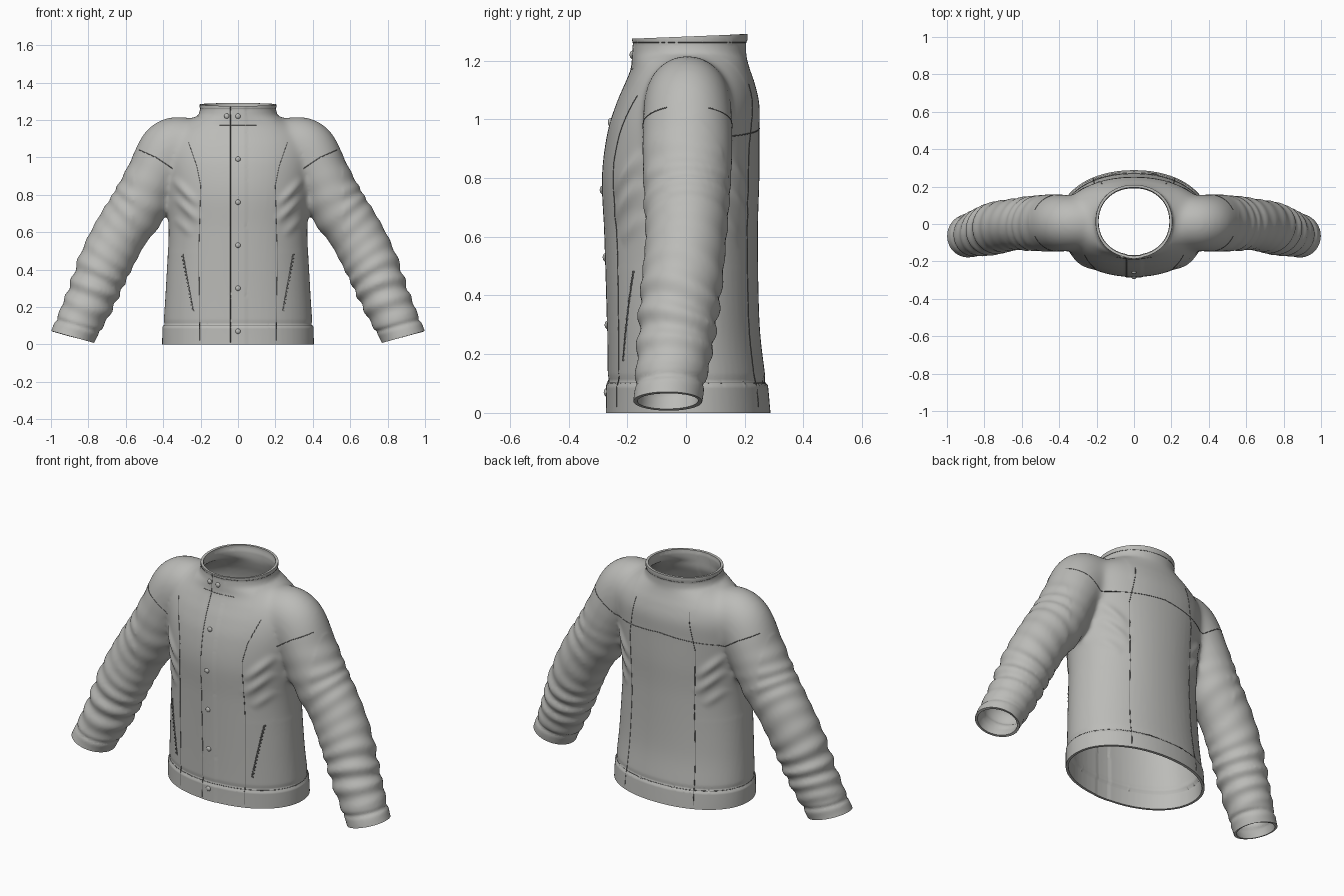
import bpy, bmesh, math
from mathutils import Vector
from mathutils.bvhtree import BVHTree

cube = bpy.data.objects.get("Cube")
if cube:
    bpy.data.objects.remove(cube)


def material(name, rgb):
    m = bpy.data.materials.new(name)
    m.use_nodes = True
    m.diffuse_color = (*rgb, 1)
    m.node_tree.nodes["Principled BSDF"].inputs["Base Color"].default_value = (*rgb, 1)
    return m


CLOTH = material("warm grey cloth", (0.5, 0.5, 0.48))
THREAD = material("dark grey thread", (0.16, 0.16, 0.155))


def add_object(name, data, mat):
    obj = bpy.data.objects.new(name, data)
    bpy.context.scene.collection.objects.link(obj)
    data.materials.clear()
    data.materials.append(mat)
    return obj


def bake(obj):
    """Replace an object's mesh by its modified result."""
    bpy.context.view_layer.update()
    ev = obj.evaluated_get(bpy.context.evaluated_depsgraph_get())
    mesh = bpy.data.meshes.new_from_object(ev)
    obj.modifiers.clear()
    obj.data = mesh


def spline(rows, steps=12):
    """Smooth curve through rows of numbers."""
    out = []
    last = len(rows) - 1
    for i in range(last):
        a, b, c, d = (rows[max(0, min(last, i + k))] for k in (-1, 0, 1, 2))
        for s in range(steps):
            t = s / steps
            out.append([q + 0.5 * t * (r - p + t * (2*p - 5*q + 4*r - e + t * (3*(q - r) + e - p)))
                        for p, q, r, e in zip(a, b, c, d)])
    out.append(list(rows[-1]))
    return out


def bump(v, centre, width):
    return math.exp(-((v - centre) / width) ** 2)


def loft(bm, rings):
    loops = [[bm.verts.new(p) for p in ring] for ring in rings]
    n = len(loops[0])
    faces = [bm.faces.new(loops[0]), bm.faces.new(loops[-1])]
    for lo, hi in zip(loops, loops[1:]):
        for i in range(n):
            j = (i + 1) % n
            faces.append(bm.faces.new((lo[i], lo[j], hi[j], hi[i])))
    bmesh.ops.recalc_face_normals(bm, faces=faces)


ANGLES = [2 * math.pi * i / 64 for i in range(64)]

# Torso sections: height, half width, front, back
TORSO = [(-.06, .40, -.265, .287), (.1, .398, -.263, .273), (.3, .386, -.266, .251),
         (.6, .372, -.275, .245), (.8, .385, -.283, .25), (.95, .40, -.265, .25),
         (1.05, .40, -.235, .25), (1.12, .37, -.205, .235), (1.17, .31, -.185, .218),
         (1.205, .25, -.182, .208), (1.235, .208, -.18, .205), (1.35, .197, -.172, .207)]

# Sleeve sections: x, z, y, radius across, radius in depth
SLEEVE = [(.08, 1.06, .01, .13, .14), (.24, 1.062, .005, .148, .14), (.36, 1.04, .005, .165, .15),
          (.45, .9, .005, .147, .155), (.53, .74, .003, .152, .148), (.625, .6, 0, .145, .138),
          (.71, .435, -.015, .142, .138), (.79, .24, -.035, .13, .13),
          (.885, .04, -.062, .118, .117), (.93, -.06, -.07, .118, .117)]
CUFF = Vector((.885, -.062, .04))
CUFF_DIR = Vector((.27, 0, -.96)).normalized()


def signed_root(v):
    return math.copysign(abs(v) ** 0.95, v)


def torso_rings():
    for z, w, front, back in spline(TORSO):
        mid, half = (front + back) / 2, (back - front) / 2
        yield [(w * signed_root(math.cos(a)), mid + half * signed_root(math.sin(a)), z)
               for a in ANGLES]


def sleeve_rings(side):
    path = spline(SLEEVE)
    run = 0
    for i, (x, z, y, r, depth) in enumerate(path):
        p, q = path[max(i - 1, 0)], path[min(i + 1, len(path) - 1)]
        t = Vector((q[0] - p[0], q[1] - p[1])).normalized()
        run += math.hypot(x - p[0], z - p[1])
        # cloth folds bunch up toward the cuff
        amp = .009 * bump(z, .3, .17) + .005 * bump(z, .74, .14)
        ring = []
        for a in ANGLES:
            f = amp * math.sin(run * 68 + 1.3 * math.cos(a + side) + 1.5 * math.sin(run * 9 + a))
            c, s = (r + f) * math.cos(a), (depth + f) * math.sin(a)
            ring.append((side * (x - t.y * c), y + s, z + t.x * c))
        yield ring


# Jacket body: torso and sleeves fused into one skin
bm = bmesh.new()
loft(bm, list(torso_rings()))
for side in (1, -1):
    loft(bm, list(sleeve_rings(side)))
mesh = bpy.data.meshes.new("jacket_body")
bm.to_mesh(mesh)
bm.free()
jacket = add_object("jacket_body", mesh, CLOTH)
mod = jacket.modifiers.new("fuse", "REMESH")
mod.mode = "VOXEL"
mod.voxel_size = .011
bake(jacket)

bm = bmesh.new()
bm.from_mesh(jacket.data)
for _ in range(2):
    bmesh.ops.smooth_vert(bm, verts=bm.verts[:], factor=.5, use_axis_x=True, use_axis_y=True, use_axis_z=True)
joint = [v for v in bm.verts if .2 < abs(v.co.x) < .56 and .5 < v.co.z < 1.22]
for _ in range(20):
    bmesh.ops.smooth_vert(bm, verts=joint, factor=.5, use_axis_x=True, use_axis_y=True, use_axis_z=True)
bm.normal_update()

# Drag folds around the armholes, as lines in x and z
FOLDS = [((.35, .89), (.21, .74), .013), ((.34, .79), (.2, .65), .012), ((.34, .68), (.24, .58), .007)]


def relief(p):
    """Height of folds, bands and seam grooves at a point."""
    x, h = abs(p.x), 0
    if x < .4 and .5 < p.z < 1:
        for a, b, height in FOLDS:
            a, b, q = Vector(a), Vector(b), Vector((x, p.z))
            t = max(0, min(1, (q - a).dot(b - a) / (b - a).length_squared))
            h += height * math.sin(math.pi * t) * bump((q - a.lerp(b, t)).length, 0, .022)
    if x < .5:
        h += .006 if p.z < .1 else -.004 * bump(p.z, .108, .012)
        if p.y < 0 and x < .04:
            h += .003
        h += .004 if p.z > 1.262 else 0
    if x > .65:
        along = (Vector((x, p.y, p.z)) - CUFF).dot(CUFF_DIR)
        h -= .007 * bump(along, -.065, .012)
    return h


moves = [(v, v.normal * relief(v.co)) for v in bm.verts]
for v, move in moves:
    v.co += move


def trim(test, co, no):
    """Open the skin beyond a plane."""
    faces = [f for f in bm.faces if test(f.calc_center_median().x)]
    geom = list({v for f in faces for v in f.verts}) + list({e for f in faces for e in f.edges}) + faces
    bmesh.ops.bisect_plane(bm, geom=geom, dist=1e-5, plane_co=co, plane_no=no, clear_outer=True)


trim(lambda x: abs(x) < .55, (0, 0, 0), (0, 0, -1))
trim(lambda x: abs(x) < .55, (0, 0, 1.282), (0, -.04, 1))
for side in (1, -1):
    trim(lambda x: x * side > .6, (side * CUFF.x, CUFF.y, CUFF.z), (side * CUFF_DIR.x, 0, CUFF_DIR.z))
tree = BVHTree.FromBMesh(bm)
bm.to_mesh(jacket.data)
bm.free()
mod = jacket.modifiers.new("lining", "SOLIDIFY")
mod.thickness = .014
mod.offset = -1
bake(jacket)


def smooth(obj):
    bpy.ops.object.select_all(action="DESELECT")
    obj.select_set(True)
    bpy.context.view_layer.objects.active = obj
    bpy.ops.object.shade_smooth_by_angle(angle=math.radians(50))


smooth(jacket)


def cast(points, face, per=14):
    """Drop an x,z line onto the front (-1) or back (1)."""
    hits = []
    for a, b in zip(points, points[1:]):
        for i in range(per + 1):
            q = Vector(a).lerp(Vector(b), i / per)
            hit = tree.ray_cast(Vector((q.x, face, q.y)), Vector((0, -face, 0)))[0]
            if hit:
                hits.append(hit)
    return hits


def around(z):
    out = []
    for a in ANGLES:
        d = Vector((math.cos(a), math.sin(a), 0))
        hit = tree.ray_cast(d * .55 + Vector((0, 0, z)), -d)[0]
        if hit:
            out.append(hit)
    return out + out[:1]


def seam(name, lines, radius=.002):
    curve = bpy.data.curves.new(name, "CURVE")
    curve.dimensions = "3D"
    curve.bevel_depth = radius
    curve.bevel_resolution = 0
    for line in lines:
        if len(line) > 1:
            s = curve.splines.new("POLY")
            s.points.add(len(line) - 1)
            for pt, co in zip(s.points, line):
                pt.co = (*co, 1)
    return add_object(name, curve, THREAD)


def both(points):
    return [points, [(-x, z) for x, z in points]]


# Stitched seams
FRONT_DART = [(.205, .02), (.21, .5), (.2, .85), (.22, .95), (.265, 1.08)]
BACK_DART = [(.22, .02), (.2, .55), (.21, .9), (.17, 1.12)]
ARMHOLE = [(.35, .94), (.44, 1.0), (.53, 1.04)]
seam("front_seams", [cast(p, -1) for p in both(FRONT_DART)])
seam("back_seams", [cast(p, 1) for p in both(BACK_DART)])
seam("armhole_seams", [cast(p, f) for p in both(ARMHOLE) for f in (-1, 1)])
seam("yoke_seam", [cast([(-.35, .94), (0, .97), (.35, .94)], 1)])
seam("placket_seam", [cast([(-.04, .01), (-.04, 1.27)], -1, 60)])
seam("hem_seam", [around(.102)])
seam("collar_seams", [around(1.262), cast([(-.1, 1.172), (.1, 1.172)], -1)], .0015)

# Slanted pocket zips with teeth
POCKET = [(.295, .48), (.24, .18)]
seam("pocket_zips", [cast(p, -1) for p in both(POCKET)], .003)
bm = bmesh.new()
for line in both(POCKET):
    for i, p in enumerate(cast(line, -1, 30)):
        made = bmesh.ops.create_cube(bm, size=.006)["verts"]
        bmesh.ops.translate(bm, verts=made, vec=p + Vector((.005 * (-1) ** i, 0, 0)))
mesh = bpy.data.meshes.new("zip_teeth")
bm.to_mesh(mesh)
bm.free()
add_object("zip_teeth", mesh, THREAD)

# Domed snap buttons
bm = bmesh.new()
for x, z in [(0, .07), (0, .3), (0, .53), (0, .76), (0, .99), (0, 1.22), (-.06, 1.22)]:
    hit, normal = tree.ray_cast(Vector((x, -1, z)), Vector((0, 1, 0)))[:2]
    made = bmesh.ops.create_uvsphere(bm, u_segments=16, v_segments=8, radius=.014)["verts"]
    bmesh.ops.scale(bm, verts=made, vec=(1, .6, 1))
    bmesh.ops.translate(bm, verts=made, vec=hit)
mesh = bpy.data.meshes.new("snap_buttons")
bm.to_mesh(mesh)
bm.free()
smooth(add_object("snap_buttons", mesh, CLOTH))
